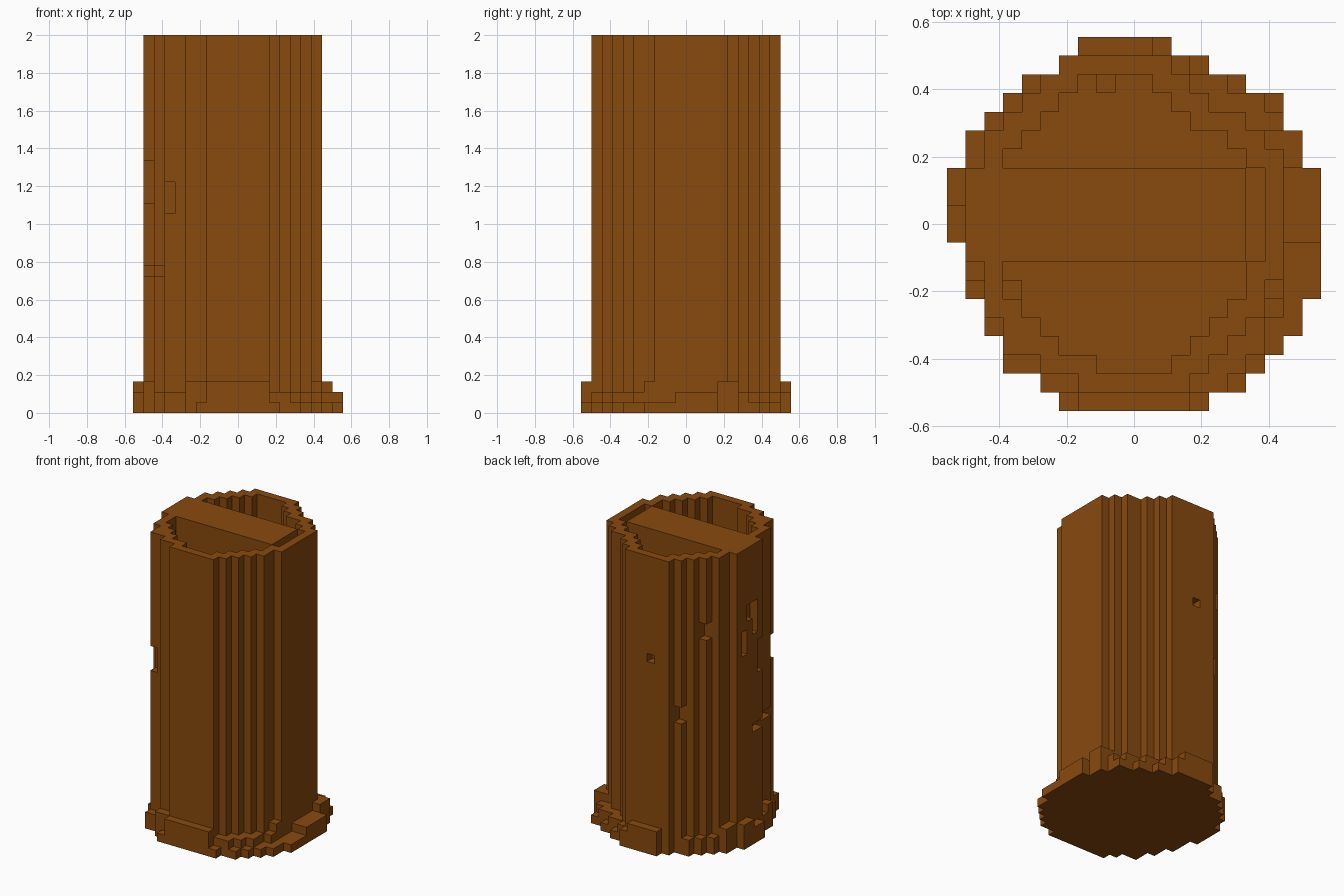
import bpy
import bmesh
from mathutils import Vector

default_cube = bpy.data.objects.get("Cube")
if default_cube:
    bpy.data.objects.remove(default_cube, do_unlink=True)

UNIT = 1 / 18      # edge length of one block
LAYERS = 36        # total height in blocks
HALF = 10          # blocks from the centre to the widest edge


def make_material(name, colour):
    material = bpy.data.materials.new(name)
    material.use_nodes = True
    material.diffuse_color = colour
    material.node_tree.nodes["Principled BSDF"].inputs["Base Color"].default_value = colour
    return material


bark = make_material("bark_brown", (0.246, 0.067, 0.0045, 1))


def plan(first_row, spans):
    """Set of (column, row) blocks from one (start, end) span per row."""
    return {(column, first_row + offset)
            for offset, (start, end) in enumerate(spans)
            for column in range(start, end)}


def extrude(cells, bottom, top):
    """Stack a plan through a range of layers."""
    return {(x, y, z) for x, y in cells for z in range(bottom, top)}


def box(columns, rows, layers):
    """Solid block region, each argument being a (start, end) pair."""
    return {(x, y, z) for x in range(*columns)
            for y in range(*rows) for z in range(*layers)}


def build_blocks(name, cells):
    """Make a mesh of the exposed block faces and merge the flat areas."""
    bm = bmesh.new()
    corners = {}

    def corner(position):
        key = tuple(position)
        if key not in corners:
            x, y, z = key
            corners[key] = bm.verts.new(Vector((x - HALF, y - HALF, z)) * UNIT)
        return corners[key]

    for cell in cells:
        for axis in range(3):
            for side in (0, 1):
                neighbour = list(cell)
                neighbour[axis] += 2 * side - 1
                if tuple(neighbour) in cells:
                    continue
                u, v = (axis + 1) % 3, (axis + 2) % 3
                loop = []
                for a, b in ((0, 0), (1, 0), (1, 1), (0, 1)):
                    position = list(cell)
                    position[axis] += side
                    position[u] += a
                    position[v] += b
                    loop.append(corner(position))
                bm.faces.new(loop if side else loop[::-1])

    bmesh.ops.dissolve_limit(bm, angle_limit=0.01, verts=bm.verts[:], edges=bm.edges[:])
    bmesh.ops.triangulate(bm, faces=[f for f in bm.faces if len(f.verts) > 4])
    mesh = bpy.data.meshes.new(name)
    bm.to_mesh(mesh)
    bm.free()
    mesh.materials.append(bark)
    obj = bpy.data.objects.new(name, mesh)
    bpy.context.collection.objects.link(obj)
    return obj


# Round trunk plan, front row to back row
trunk_plan = plan(1, [(7, 13), (5, 14), (3, 15), (3, 16), (2, 17), (2, 17), (2, 18)]
                  + [(1, 18)] * 5
                  + [(2, 18), (2, 17), (3, 16), (4, 14), (5, 13), (6, 12)])

# Hollow on either side of a dividing wall, joined by a slot at its left end
front_hollow = plan(2, [(8, 12), (6, 13), (5, 14), (4, 15), (3, 16), (3, 16)])
back_hollow = plan(13, [(3, 16), (4, 15), (5, 13), (6, 12), (7, 11)])
end_slot = plan(8, [(16, 17)] * 5)

trunk = extrude(trunk_plan, 0, LAYERS)
trunk -= extrude(front_hollow | back_hollow | end_slot, 3, LAYERS)

# Knots and cracks cut one block deep into the bark
trunk -= box((8, 9), (18, 19), (23, 24))     # back knot hole
trunk -= box((3, 4), (3, 4), (19, 22))       # front corner crack
trunk -= box((5, 6), (17, 18), (16, 18))     # back ridge gaps
trunk -= box((3, 4), (15, 16), (26, 28))
trunk -= box((1, 2), (11, 12), (23, 26))     # right side cracks
trunk -= box((1, 2), (10, 11), (27, 29))
trunk -= box((1, 2), (9, 10), (25, 29))
trunk -= box((1, 2), (8, 9), (20, 24))
trunk -= box((1, 2), (8, 10), (13, 14))
trunk -= box((2, 3), (5, 7), (13, 14))

# Inner blocks backing the holes
trunk |= box((8, 9), (17, 18), (23, 24))
trunk |= box((3, 4), (6, 7), (13, 14))
build_blocks("trunk", trunk)

# Stepped root flare, one plan per layer
lower_roots = plan(0, [(6, 14), (5, 16), (3, 17), (3, 18), (2, 19), (2, 19)]
                   + [(1, 20)] * 3 + [(0, 20)] * 4
                   + [(1, 19), (1, 19), (2, 18), (3, 18), (4, 16), (6, 14), (7, 12)])
middle_roots = plan(0, [(7, 13), (5, 15), (3, 16), (3, 17), (2, 17), (2, 18)]
                    + [(1, 18)] * 3 + [(0, 20)] * 4
                    + [(1, 19), (1, 19), (2, 18), (3, 17), (4, 15), (6, 13), (7, 12)])
upper_roots = plan(0, [(7, 13), (5, 13), (5, 14), (3, 15), (3, 16), (2, 17), (1, 18), (2, 18)]
                   + [(1, 18)] * 3 + [(0, 18)] * 2
                   + [(1, 19), (1, 19), (3, 16), (4, 14), (5, 13), (6, 12), (7, 11)])

roots = set()
for layer, cells in enumerate((lower_roots, middle_roots, upper_roots)):
    roots |= extrude(cells - trunk_plan, layer, layer + 1)
build_blocks("root_flare", roots)
